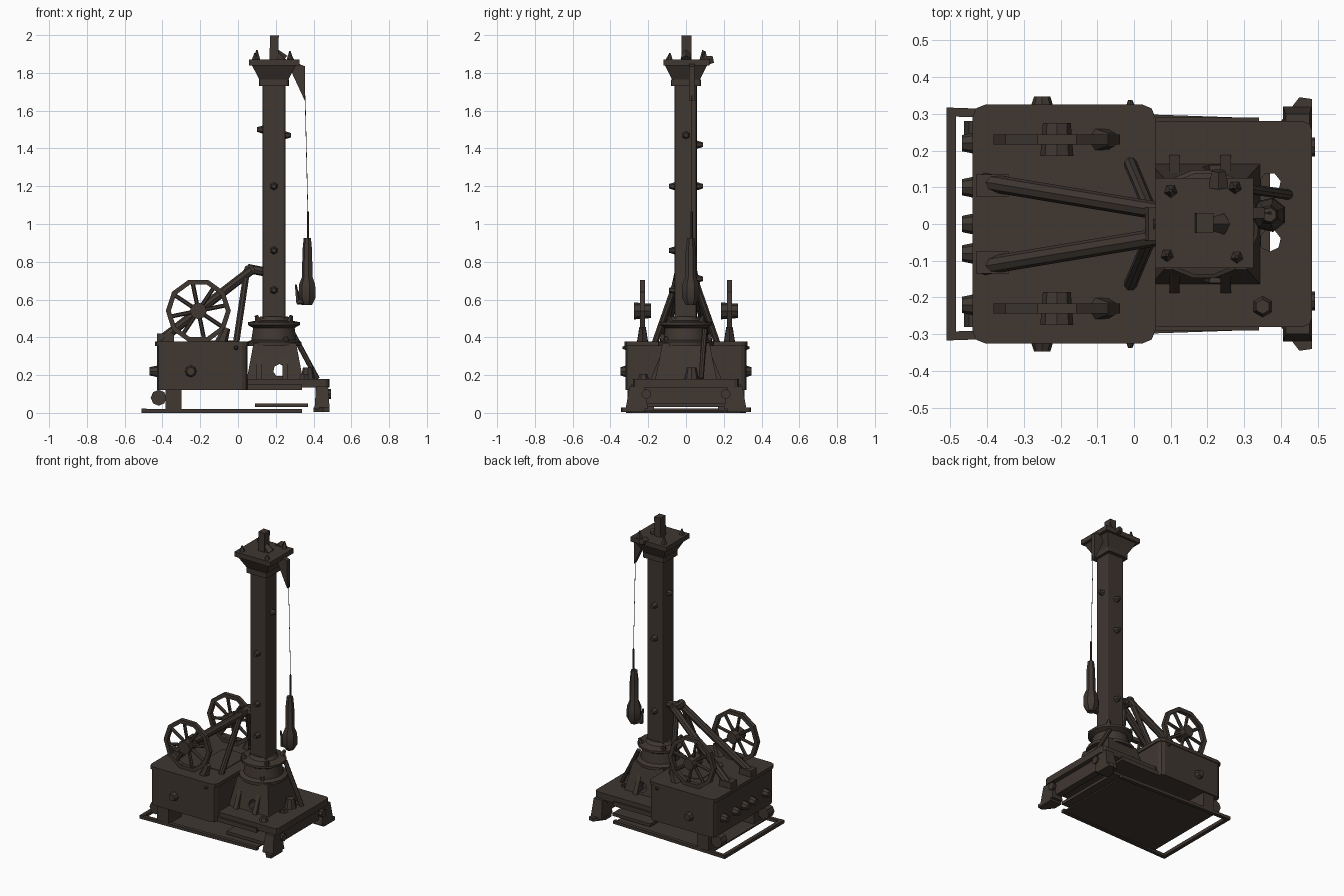
import bpy, bmesh, math
from mathutils import Vector, Matrix

cube = bpy.data.objects.get("Cube")
if cube:
    bpy.data.objects.remove(cube, do_unlink=True)

iron = bpy.data.materials.new("dark brown iron")
iron.diffuse_color = (0.05, 0.038, 0.031, 1)
iron.use_nodes = True
bsdf = iron.node_tree.nodes["Principled BSDF"]
bsdf.inputs["Base Color"].default_value = iron.diffuse_color
bsdf.inputs["Roughness"].default_value = 0.8


def make(name, bm, smooth=False):
    bmesh.ops.recalc_face_normals(bm, faces=bm.faces)
    me = bpy.data.meshes.new(name)
    bm.to_mesh(me)
    bm.free()
    me.materials.append(iron)
    ob = bpy.data.objects.new(name, me)
    bpy.context.collection.objects.link(ob)
    if smooth:
        bpy.ops.object.select_all(action='DESELECT')
        ob.select_set(True)
        bpy.context.view_layer.objects.active = ob
        bpy.ops.object.shade_smooth_by_angle(angle=math.radians(40))
    return ob


def box(name, lo, hi, bevel=0, taper=(1, 1), tilt=0):
    lo, hi = Vector(lo), Vector(hi)
    size = hi - lo
    bm = bmesh.new()
    bmesh.ops.create_cube(bm, size=1)
    for v in bm.verts:
        if v.co.z > 0:
            v.co.x *= taper[0]
            v.co.y *= taper[1]
        v.co = Vector(a * b for a, b in zip(v.co, size))
    if bevel:
        # rounded upright corners
        edges = [e for e in bm.edges if abs(e.verts[0].co.z - e.verts[1].co.z) > size.z / 2]
        bmesh.ops.bevel(bm, geom=edges, offset=bevel, segments=2, profile=0.5, affect='EDGES')
    bm.transform(Matrix.Translation((lo + hi) / 2) @ Matrix.Rotation(tilt, 4, 'Y'))
    return make(name, bm)


def rod(name, a, b, r1, r2=None, sides=8):
    # tapered bar between two points
    a, b = Vector(a), Vector(b)
    d = b - a
    bm = bmesh.new()
    bmesh.ops.create_cone(bm, cap_ends=True, segments=sides, radius1=r1,
                          radius2=r1 if r2 is None else r2, depth=d.length)
    bm.transform(Matrix.Translation((a + b) / 2) @ d.to_track_quat('Z', 'Y').to_matrix().to_4x4())
    return make(name, bm)


def lathe(name, x, y, profile, sides=16):
    bm = bmesh.new()
    rings = [[bm.verts.new((x + r * math.cos(t), y + r * math.sin(t), z))
              for t in (2 * math.pi * (i + 0.5) / sides for i in range(sides))] for r, z in profile]
    for p, q in zip(rings, rings[1:]):
        for i in range(sides):
            j = (i + 1) % sides
            bm.faces.new((p[i], p[j], q[j], q[i]))
    bm.faces.new(rings[0])
    bm.faces.new(rings[-1])
    return make(name, bm, True)


def prism(name, outline, axis, lo, hi):
    # outline pushed along x, y or z
    bm = bmesh.new()
    ends = []
    for d in (lo, hi):
        pts = [list(p) for p in outline]
        for p in pts:
            p.insert(axis, d)
        ends.append([bm.verts.new(p) for p in pts])
    bm.faces.new(ends[0])
    bm.faces.new(ends[1])
    for i in range(len(outline)):
        j = (i + 1) % len(outline)
        bm.faces.new((ends[0][i], ends[0][j], ends[1][j], ends[1][i]))
    return make(name, bm)


def cut(ob, cutter):
    cutter.hide_render = True
    mod = ob.modifiers.new("cut", 'BOOLEAN')
    mod.operation, mod.solver, mod.object = 'DIFFERENCE', 'EXACT', cutter
    bpy.context.view_layer.objects.active = ob
    bpy.ops.object.modifier_apply(modifier=mod.name)
    bpy.data.objects.remove(cutter, do_unlink=True)


CX = 0.19  # column axis

# Ground plate and open rear frame
box("ground_plate", (-0.40, -0.28, 0.005), (0.33, 0.28, 0.015))
box("frame_rear", (-0.51, -0.315, 0), (-0.485, 0.315, 0.022))
for s in (-1, 1):
    prism("frame_side", [(-0.51, s * 0.317), (0.34, s * 0.288), (0.34, s * 0.264), (-0.51, s * 0.293)], 2, 0, 0.02)
box("lower_slab", (0.09, -0.25, 0.03), (0.37, 0.25, 0.05))

# Engine housing with lid and hatch
box("housing", (-0.43, -0.32, 0.12), (0.05, 0.32, 0.36), 0.03)
box("housing_lid", (-0.44, -0.325, 0.355), (0.058, 0.325, 0.378), 0.035)
prism("deck_hatch", [(-0.2, -0.11), (-0.17, -0.14), (-0.05, -0.14), (-0.02, -0.11),
                     (-0.02, 0.11), (-0.05, 0.14), (-0.17, 0.14), (-0.2, 0.11)], 2, 0.37, 0.382)
for y in (-0.22, -0.08, 0.0, 0.1, 0.22):
    rod("rear_bolt", (-0.42, y, 0.22), (-0.468, y, 0.22), 0.032, 0.022)
for s in (-1, 1):
    rod("side_bolt", (-0.25, s * 0.31, 0.22), (-0.25, s * 0.347, 0.22), 0.034, 0.022)
    rod("small_side_bolt", (-0.01, s * 0.31, 0.345), (-0.01, s * 0.337, 0.345), 0.016, 0.006)
    box("rear_foot", (-0.385, s * 0.24 - 0.07, 0.015), (-0.30, s * 0.24 + 0.07, 0.13))
    rod("rear_roller", (-0.42, s * 0.25 - 0.03, 0.08), (-0.42, s * 0.25 + 0.03, 0.08), 0.042)

# Front platform with holes
platform = box("front_platform", (0.04, -0.28, 0.135), (0.485, 0.28, 0.18), 0.025)
for y in (-0.045, 0.11):
    cut(platform, rod("hole_cutter", (0.37, y, 0), (0.37, y, 0.4), 0.03, sides=7))
box("platform_skirt", (0.05, -0.29, 0.12), (0.34, 0.29, 0.15))
box("front_beam", (0.41, -0.25, 0.05), (0.455, 0.25, 0.14))
for s in (-1, 1):
    prism("ground_pad", [(0.40, s * 0.22), (0.485, s * 0.22), (0.485, s * 0.34),
                         (0.45, s * 0.345), (0.40, s * 0.28)], 2, 0.006, 0.028)
    box("front_foot", (0.405, s * 0.26 - 0.06, 0.02), (0.485, s * 0.26 + 0.06, 0.14), 0, (0.8, 0.65))
    rod("front_bolt", (0.47, s * 0.21, 0.1), (0.492, s * 0.21, 0.1), 0.026)
rod("deck_bolt", (0.35, -0.225, 0.17), (0.35, -0.225, 0.205), 0.032, 0.02, 6)

# Column pedestal with side opening, gussets and stays
pedestal = box("pedestal", (0.045, -0.165, 0.17), (0.345, 0.165, 0.37), 0, (0.75, 0.75))
cut(pedestal, rod("opening_cutter", (0.22, -0.5, 0.225), (0.22, 0.5, 0.225), 0.034, sides=7))
for s in (-1, 1):
    for x in (0.11, 0.25):
        prism("gusset", [(s * 0.12, 0.34), (s * 0.19, 0.175), (s * 0.12, 0.175)], 0, x - 0.014, x + 0.014)
rod("long_stay", (0.28, 0.1, 0.44), (0.42, 0.08, 0.18), 0.014)
rod("short_stay", (0.25, -0.1, 0.40), (0.31, -0.14, 0.18), 0.014)
rod("winch_post", (0.37, 0.03, 0.17), (0.37, 0.03, 0.24), 0.04, 0.026)

# Square column with collar at the foot
box("column", (CX - 0.061, -0.06, 0.36), (CX + 0.061, 0.057, 1.78), 0.01)
lathe("collar", CX, 0, [(0.15, 0.355), (0.15, 0.375), (0.122, 0.385), (0.112, 0.45), (0.14, 0.465),
                        (0.14, 0.48), (0.09, 0.49), (0.075, 0.51)])
for k in range(4):
    a = math.pi / 4 + k * math.pi / 2
    c, s = math.cos(a), math.sin(a)
    rod("collar_lug", (CX + 0.115 * c, 0.115 * s, 0.475), (CX + 0.13 * c, 0.13 * s, 0.515), 0.02, 0.01, 5)

# Capital, top plate, finials and stub
box("neck_ring", (CX - 0.08, -0.08, 1.73), (CX + 0.08, 0.08, 1.765), 0.015)
box("capital", (CX - 0.072, -0.069, 1.755), (CX + 0.072, 0.069, 1.845), 0, (1.65, 1.65))
box("top_plate", (0.058, -0.12, 1.838), (0.325, 0.125, 1.87))
box("stub_post", (0.168, -0.025, 1.86), (0.214, 0.03, 1.998), 0, (1, 1), 0.03)
rod("stub_brace", (0.24, 0, 1.87), (0.19, 0, 1.92), 0.03, 0.015, 5)
for x, y, h in ((0.09, -0.085, 1.905), (0.10, 0.09, 1.92), (0.28, -0.09, 1.895), (0.275, 0.1, 1.915)):
    rod("finial", (x, y, 1.865), (x, y, h), 0.02, 0.004, 5)
rod("side_finial", (0.23, 0.1, 1.86), (0.23, 0.145, 1.87), 0.028, 0.02, 5)

# Jib bracket, rope and hanging hook block
prism("jib_bracket", [(0.27, 1.86), (0.33, 1.845), (0.355, 1.835), (0.355, 1.65), (0.29, 1.79)], 1, 0.015, 0.045)
rod("rope", (0.355, 0.03, 1.68), (0.37, 0.03, 1.05), 0.0018, sides=5)
rod("thick_rope", (0.37, 0.03, 1.065), (0.37, 0.03, 0.9), 0.006, sides=6)
lathe("hook_block", 0.368, 0.025, [(0.02, 0.925), (0.027, 0.86), (0.029, 0.72), (0.045, 0.68),
                                   (0.048, 0.61), (0.025, 0.57)], 7)
rod("hook_tip", (0.37, 0.025, 0.6), (0.31, 0.02, 0.585), 0.03, 0.012, 6)
rod("hook_claw", (0.32, 0.02, 0.58), (0.305, 0.02, 0.68), 0.014, 0.005, 5)

# Small fittings up the column: angle, height
for deg, z in ((180, 1.5), (0, 1.47), (90, 1.42), (90, 1.2), (-90, 1.2), (-90, 0.86), (90, 0.71), (-90, 0.65)):
    d = Vector((math.cos(math.radians(deg)), math.sin(math.radians(deg)), 0))
    p = Vector((CX, 0, z))
    rod("column_fitting", p + d * 0.05, p + d * 0.09, 0.024, 0.012, 6)


def wheel(y):
    # ten-sided rim with eight spokes and a square hub
    bm = bmesh.new()
    n = 10
    rings = []
    for r, dy in ((0.172, -0.014), (0.172, 0.014), (0.146, 0.014), (0.146, -0.014)):
        rings.append([bm.verts.new((-0.21 + r * math.cos(2 * math.pi * i / n), y + dy,
                                    0.54 + r * math.sin(2 * math.pi * i / n))) for i in range(n)])
    for k in range(4):
        p, q = rings[k], rings[(k + 1) % 4]
        for i in range(n):
            j = (i + 1) % n
            bm.faces.new((p[i], p[j], q[j], q[i]))
    make("wheel_rim", bm)
    for k in range(8):
        a = k * math.pi / 4 + 0.2
        rod("wheel_spoke", (-0.21, y, 0.54),
            (-0.21 + 0.155 * math.cos(a), y, 0.54 + 0.155 * math.sin(a)), 0.011, sides=6)
    rod("wheel_hub", (-0.21, y - 0.045, 0.54), (-0.21, y + 0.045, 0.54), 0.045, 0.038)
    rod("wheel_mount", (-0.09, y, 0.37), (-0.06, y, 0.45), 0.034, 0.02, 6)


# Flywheels, sloping arms and upright legs
for s in (-1, 1):
    wheel(s * 0.23)
    rod("sloping_arm", (-0.41, s * 0.115, 0.385), (0.07, s * 0.035, 0.755), 0.024)
    rod("upright_leg", (-0.01, s * 0.165, 0.37), (0.045, s * 0.035, 0.74), 0.018)
    box("arm_foot", (-0.43, s * 0.105 - 0.03, 0.375), (-0.34, s * 0.105 + 0.03, 0.42))
rod("arm_head", (0.06, -0.045, 0.755), (0.06, 0.045, 0.755), 0.03)
rod("arm_link", (0.05, 0, 0.765), (0.15, 0, 0.745), 0.024)
